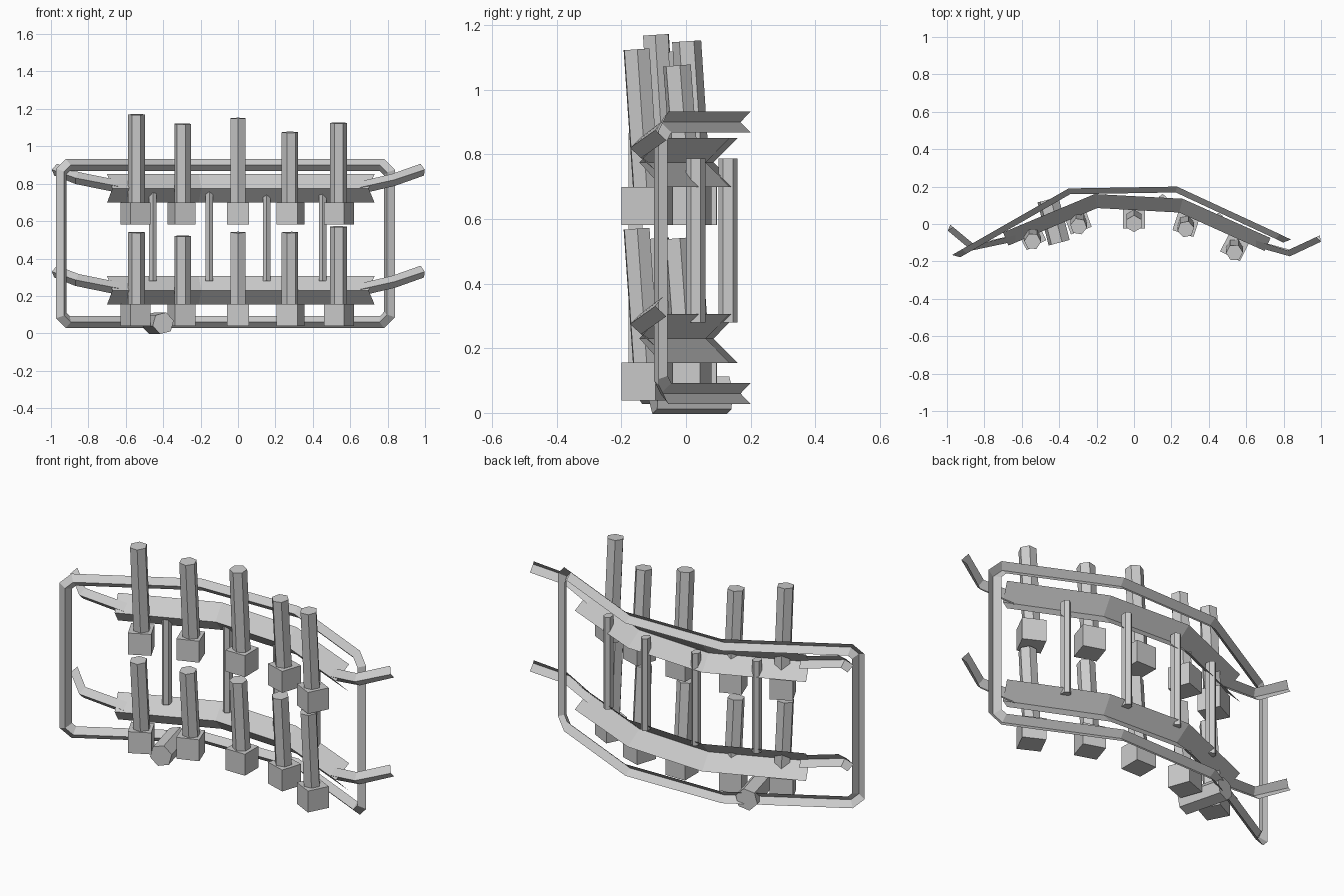
import bpy, bmesh, math
from mathutils import Vector, Matrix

if "Cube" in bpy.data.objects:
    bpy.data.objects.remove(bpy.data.objects["Cube"])


def add_object(name, bm):
    me = bpy.data.meshes.new(name)
    bm.to_mesh(me)
    bm.free()
    ob = bpy.data.objects.new(name, me)
    bpy.context.collection.objects.link(ob)
    return ob


def channel(name, pts, r, dz=0.0, closed=False):
    """Open V-section swept along (x, y, z, slope); the ridge faces the front."""
    bm = bmesh.new()
    n = len(pts)
    P = [Vector(p[:3]) + Vector((0, 0, dz)) for p in pts]
    rings = []
    for i, p in enumerate(P):
        front = Vector((pts[i][3], -1, 0)).normalized()
        a = P[i - 1] if (i or closed) else None
        b = P[(i + 1) % n] if (i < n - 1 or closed) else None
        t1 = (p - a).normalized() if a else (b - p).normalized()
        t2 = (b - p).normalized() if b else t1
        t = (t1 + t2).normalized()
        side = t.cross(front).normalized()
        # mitre only for bends within the frame plane
        m = 1 / max(0.6, math.sqrt(max(0.0, 1 - t1.dot(side) ** 2)))
        rings.append([bm.verts.new(q) for q in
                      (p + side * r * m, p + front * r, p - side * r * m)])
    for i in range(n if closed else n - 1):
        A, B = rings[i], rings[(i + 1) % n]
        for k in (0, 1):
            bm.faces.new((A[k], B[k], B[k + 1], A[k + 1]))
    return add_object(name, bm)


def prism(name, a, b, r, turn=0.0, sx=1.0):
    """Hexagonal bar from a to b."""
    a, b = Vector(a), Vector(b)
    d = b - a
    rot = Vector((0, 0, 1)).rotation_difference(d).to_matrix().to_4x4()
    mat = (Matrix.Translation((a + b) / 2) @ rot @ Matrix.Diagonal((sx, 1, 1, 1))
           @ Matrix.Rotation(turn, 4, 'Z'))
    bm = bmesh.new()
    bmesh.ops.create_cone(bm, cap_ends=True, segments=6, radius1=r, radius2=r,
                          depth=d.length, matrix=mat)
    return add_object(name, bm)


def block(name, loc, size, turn):
    bm = bmesh.new()
    bmesh.ops.create_cube(bm, size=size, matrix=Matrix.Translation(loc)
                          @ Matrix.Rotation(turn, 4, 'Z'))
    return add_object(name, bm)


# Outer frame loop with clipped corners
top = [(-0.945, -0.15, 0.865, 0.56), (-0.91, -0.13, 0.9, 0.56), (-0.35, 0.19, 0.9, 0.27),
       (0.23, 0.2, 0.9, -0.22), (0.77, -0.05, 0.9, -0.45), (0.81, -0.07, 0.86, -0.45)]
bottom = [(x, y, 0.96 - z, k) for x, y, z, k in reversed(top)]
channel("outer_frame", top + bottom, 0.032, closed=True)

# Curved cross beams with bent end arms, lower and upper
beam = [(-0.7, -0.045, 0.23, 0.41), (-0.21, 0.16, 0.23, 0.18),
        (0.26, 0.135, 0.23, -0.25), (0.73, -0.075, 0.23, -0.46)]
arm_l = [(-0.64, -0.06, 0.24, 0.17), (-0.86, -0.11, 0.285, -0.25), (-0.975, -0.01, 0.33, -0.8)]
arm_r = [(0.66, -0.09, 0.235, -0.25), (0.83, -0.14, 0.275, 0.1), (0.985, -0.065, 0.33, 0.45)]
for level, dz in (("lower", 0.0), ("upper", 0.545)):
    channel(level + "_beam", beam, 0.076, dz)
    channel(level + "_left_arm", arm_l[::-1], 0.033, dz)
    channel(level + "_right_arm", arm_r, 0.033, dz)

# Hexagonal posts standing in square blocks: x, y, turn, lower top, upper top
posts = [(-0.548, -0.06, 27, 0.54, 1.17), (-0.302, 0.02, 20, 0.52, 1.12),
         (0.0, 0.035, 0, 0.54, 1.15), (0.28, 0.005, -18, 0.54, 1.075),
         (0.54, -0.12, -27, 0.57, 1.125)]
for x, y, deg, low, high in posts:
    turn = math.radians(deg)
    for level, z, zt in (("lower", 0.097, low), ("upper", 0.64, high)):
        block(level + "_post_block", (x, y, z), 0.118, turn)
        px = x + (0.006 if x < -0.1 else -0.003 if x > 0.1 else 0)
        prism(level + "_post", (px, y, z), (px, y - 0.033, zt), 0.045, turn)

# Thin rods joining the two beams
for x, y in ((-0.455, 0.03), (-0.153, 0.13), (0.153, 0.13), (0.452, 0.03)):
    prism("tie_rod", (x, y, 0.28), (x, y, 0.787), 0.03, 0.0, 0.78)

# Loose bar lying at the foot of the rack
prism("floor_bar", (-0.4, -0.1, 0.054), (-0.46, 0.13, 0.054), 0.06, math.radians(30))
